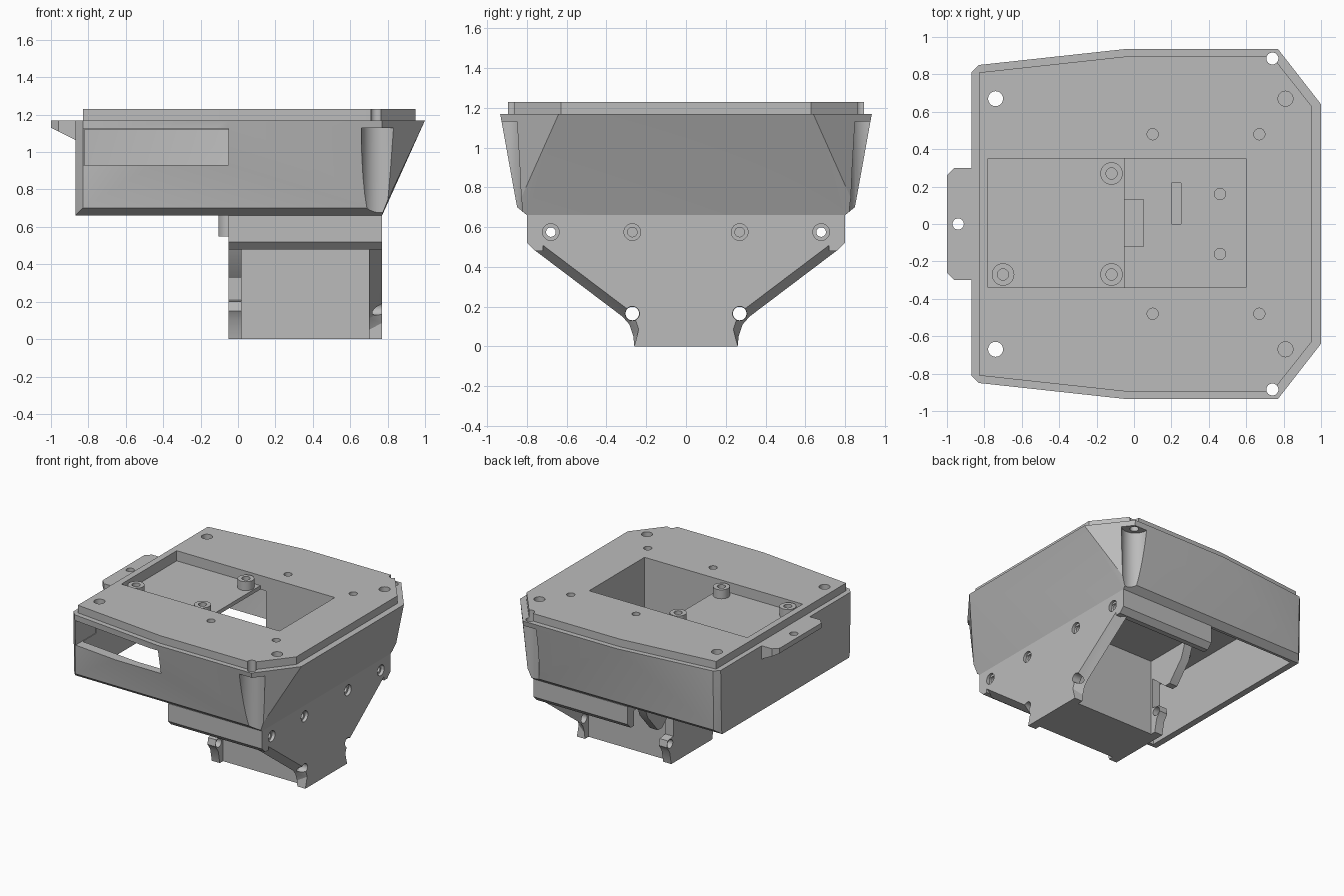
import bpy, bmesh
from mathutils import Matrix, Vector

if "Cube" in bpy.data.objects:
    bpy.data.objects.remove(bpy.data.objects["Cube"], do_unlink=True)

grey = bpy.data.materials.new("plain grey")
grey.use_nodes = True
tone = (0.5, 0.5, 0.5, 1)
grey.diffuse_color = tone
grey.node_tree.nodes["Principled BSDF"].inputs["Base Color"].default_value = tone


def finish(name, bm):
    bmesh.ops.recalc_face_normals(bm, faces=bm.faces)
    mesh = bpy.data.meshes.new(name)
    bm.to_mesh(mesh)
    bm.free()
    mesh.materials.append(grey)
    ob = bpy.data.objects.new(name, mesh)
    bpy.context.collection.objects.link(ob)
    return ob


def hull(name, points):
    """Convex solid around the points, mirrored across y = 0."""
    bm = bmesh.new()
    for x, y, z in points:
        for s in (1, -1):
            bm.verts.new((x, s * y, z))
    res = bmesh.ops.convex_hull(bm, input=bm.verts)
    bmesh.ops.delete(bm, geom=list({v for v in res["geom_interior"] if isinstance(v, bmesh.types.BMVert)}), context='VERTS')
    bmesh.ops.dissolve_limit(bm, angle_limit=0.01, verts=bm.verts, edges=bm.edges)
    return finish(name, bm)


def box(name, x0, x1, y0, y1, z0, z1):
    bm = bmesh.new()
    lo, hi = Vector((x0, y0, z0)), Vector((x1, y1, z1))
    mat = Matrix.Translation((lo + hi) / 2) @ Matrix.Diagonal((*(hi - lo), 1))
    bmesh.ops.create_cube(bm, size=1, matrix=mat)
    return finish(name, bm)


def rod(name, centre, r, length, axis='Z'):
    bm = bmesh.new()
    mat = Matrix.Translation(centre)
    if axis == 'X':
        mat = mat @ Matrix.Rotation(1.5708, 4, 'Y')
    bmesh.ops.create_cone(bm, cap_ends=True, segments=32, radius1=r, radius2=r, depth=length, matrix=mat)
    return finish(name, bm)


def prism(name, profile, x0, x1, grow=0):
    """Extrude a y-z profile along x; grow shrinks the far face into a bevel."""
    bm = bmesh.new()
    near = [bm.verts.new((x0, y, z)) for y, z in profile]
    far = []
    for y, z in profile:
        inset = grow if 0.01 < z < 0.6 else 0
        side = 1 if y > 0 else -1
        far.append(bm.verts.new((x1, y - side * inset * 0.6, z + inset * 0.8)))
    bm.faces.new(near)
    bm.faces.new(far)
    n = len(near)
    for i in range(n):
        j = (i + 1) % n
        bm.faces.new((near[i], near[j], far[j], far[i]))
    return finish(name, bm)


def cut(target, cutter):
    cutter.hide_render = True
    mod = target.modifiers.new("cut", 'BOOLEAN')
    mod.object, mod.operation, mod.solver = cutter, 'DIFFERENCE', 'EXACT'
    bpy.context.view_layer.objects.active = target
    bpy.ops.object.modifier_apply(modifier=mod.name)
    bpy.data.objects.remove(cutter, do_unlink=True)


def both(profile):
    """Close a half profile with its mirror image."""
    return profile + [(-y, z) for y, z in reversed(profile)]


# Tapered housing
rim = [(-.87, .81), (-.83, .85), (-.05, .935), (.77, .935), (1, .64)]
knee = [(-.87, .80), (-.83, .84), (.78, .85)]
base = [(-.87, .79), (.77, .80)]
housing = hull("housing", [(x, y, z) for ring, z in ((rim, 1.17), (knee, .70), (base, .66)) for x, y in ring])

# Raised top plate
lid_outline = [(-.83, .81), (-.05, .895), (.74, .895), (.95, .63)]
lid = hull("top_plate", [(x, y, z) for x, y in lid_outline for z in (1.17, 1.23)])

# Hollow, open underneath on the narrow side
cut(housing, hull("cavity", [(-.82, .77, 1.12), (0, .86, 1.12), (-.82, .76, .6), (0, .76, .6)]))
cut(housing, box("slot", -.825, -.05, -1, -.6, .93, 1.125))
cut(housing, box("shallow_pocket", -.78, 0, -.34, .35, 1.15, 1.3))
cut(housing, box("deep_pocket", -.05, .6, -.34, .35, .5, 1.3))
cut(lid, box("pocket_opening", -.78, .6, -.34, .35, 1, 1.3))

# Screw holes and corner screw channels
for s in (1, -1):
    cut(housing, rod("channel", (.76, s * .92, .83), .1, .6))
    for x, y, r, depth in ((-.74, .67, .04, .4), (.81, .67, .04, .12), (.74, .885, .032, .4),
                           (.1, .48, .03, .12), (.67, .48, .03, .12)):
        for part in (housing, lid):
            cut(part, rod("hole", (x, s * y, 1.23), r, 2 * depth if depth < .2 else depth))

# Standoffs in the shallow pocket
for i, (x, y) in enumerate(((-.12, .27), (-.12, -.27), (-.7, -.27))):
    post = rod(f"standoff_{i + 1}", (x, y, 1.18), .06, .08)
    cut(post, rod("bore", (x, y, 1.21), .03, .1))

# Side mounting tab
tab = hull("mounting_tab", [(-1, .26, 1.17), (-1, .26, 1.13), (-.96, .3, 1.17), (-.96, .3, 1.11),
                            (-.86, .3, 1.17), (-.86, .3, 1.06)])
cut(tab, rod("tab_hole", (-.94, 0, 1.1), .03, .4))

# Lower floor with cable slots
floor = box("lower_floor", -.05, .75, -.77, .77, .6, .665)
cut(floor, box("cable_slot", .2, .25, 0, .22, .64, .7))
cut(floor, box("cable_notch", -.06, .05, -.12, .13, .64, .7))
for y in (.16, -.16):
    cut(floor, rod("floor_hole", (.46, y, .66), .03, .05))

# Skirts along both sides, chamfered below
for side, s in (("left", 1), ("right", -1)):
    section = [(.8, .66), (.8, .52), (.76, .48), (.72, .48), (.72, .66)]
    prism(f"skirt_{side}", [(s * y, z) for y, z in section], -.05, .77)
    rod(f"skirt_peg_{side}", (-.045, s * .48, .605), .06, .11)

# Central foot block
box("foot_block", -.03, .73, -.215, .215, 0, .64)

# Broad V-shaped end plate
vee = both([(.8, .665), (.8, .52), (.75, .475), (.32, .15), (.285, .11), (.265, .05), (.26, 0)])
plate = prism("end_plate", vee, .70, .77, .045)
for s in (1, -1):
    cut(plate, rod("foot_hole", (.73, s * .27, .165), .036, .3, 'X'))
    for y in (.27, .68):
        cut(plate, rod("recess", (.77, s * y, .575), .042, .05, 'X'))
        cut(plate, rod("bolt_hole", (.73, s * y, .575), .024, .3, 'X'))

# Narrow plate on the opposite end, with ribs
ribs = both([(.6, .62), (.55, .48), (.42, .33), (.37, .33), (.23, .45), (.23, .21),
             (.30, .2), (.31, .15), (.275, .1), (.255, 0)])
inner = prism("inner_plate", ribs, -.05, .02)
for s in (1, -1):
    cut(inner, rod("inner_hole", (0, s * .27, .165), .034, .3, 'X'))

for ob in bpy.context.collection.objects:
    if ob.type == 'MESH' and grey.name in ob.data.materials:
        bpy.ops.object.select_all(action='DESELECT')
        ob.select_set(True)
        bpy.context.view_layer.objects.active = ob
        bpy.ops.object.shade_smooth_by_angle(angle=0.5)
